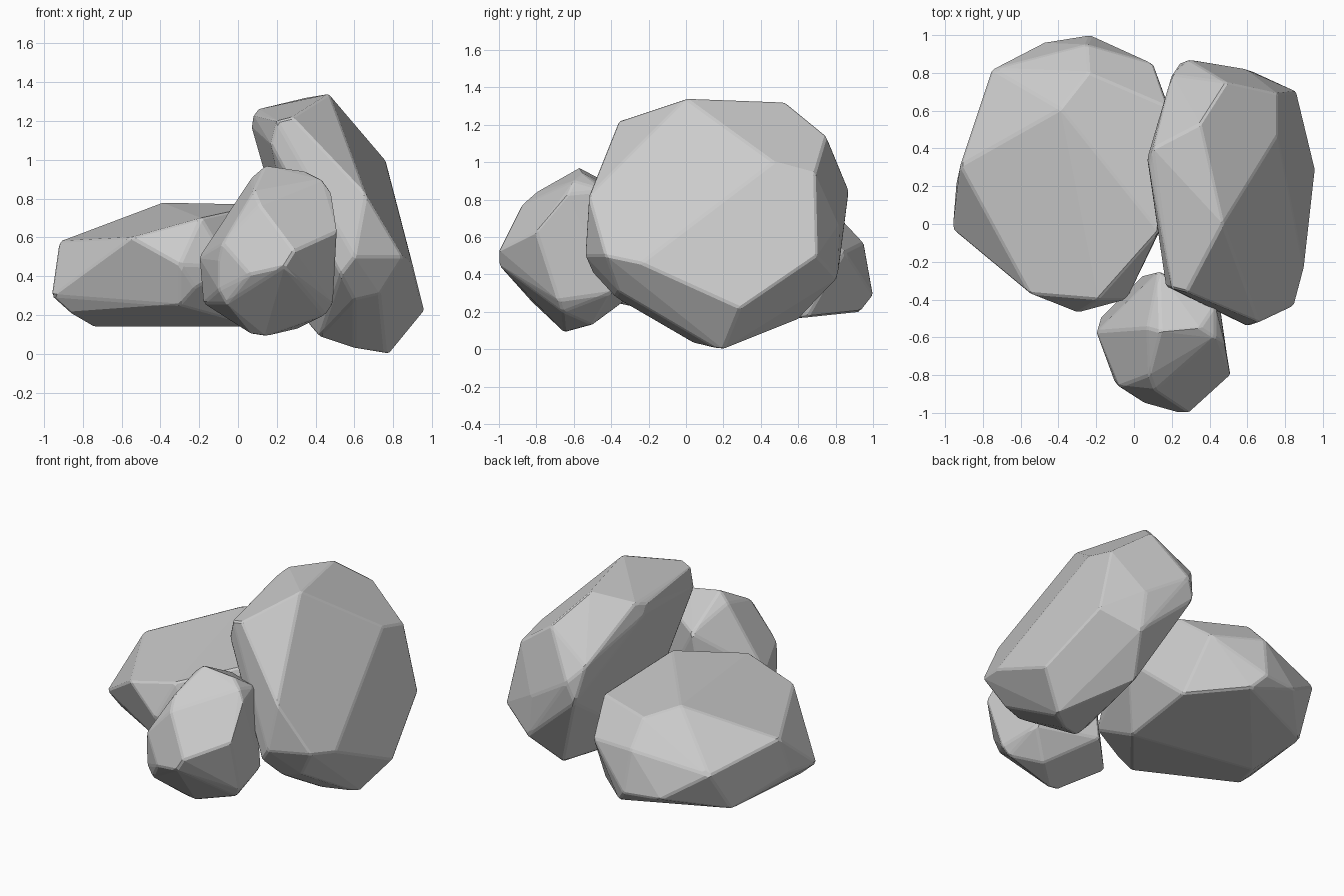
import bpy, bmesh, math


def rock(name, pts):
    """Faceted boulder: hull of its corner points, merged facets, worn edges."""
    bm = bmesh.new()
    for p in pts:
        bm.verts.new(p)
    hull = bmesh.ops.convex_hull(bm, input=bm.verts[:])
    loose = {g for g in hull["geom_interior"] + hull["geom_unused"]
             if isinstance(g, bmesh.types.BMVert) and g.is_valid and not g.link_faces}
    bmesh.ops.delete(bm, geom=list(loose), context='VERTS')
    bmesh.ops.dissolve_limit(bm, angle_limit=math.radians(5),
                             verts=bm.verts[:], edges=bm.edges[:])
    bmesh.ops.recalc_face_normals(bm, faces=bm.faces[:])
    mesh = bpy.data.meshes.new(name)
    bm.to_mesh(mesh)
    bm.free()
    ob = bpy.data.objects.new(name, mesh)
    bpy.context.collection.objects.link(ob)
    bev = ob.modifiers.new("worn_edges", 'BEVEL')
    bev.width = 0.01
    bev.segments = 1
    bev.limit_method = 'ANGLE'
    bev.angle_limit = math.radians(12)
    return ob


# Tall leaning slab on the right
rock("tall_rock", [
    (0.47, 0, 1.34), (0.35, 0.53, 1.32), (0.49, 0.75, 1.14), (0.76, 0.47, 1.0),
    (0.76, 0.69, 0.94), (0.28, -0.36, 1.22), (0.20, -0.34, 1.20), (0.17, -0.33, 1.08),
    (0.10, 0.40, 1.26), (0.08, 0.30, 1.23), (0.07, 0.35, 1.17), (0.20, 0.79, 0.95),
    (0.66, -0.52, 0.82), (0.60, -0.54, 0.50), (0.53, -0.50, 0.41), (0.85, -0.43, 0.50),
    (0.90, -0.24, 0.46), (0.96, 0.29, 0.22), (0.86, 0.70, 0.50), (0.73, -0.36, 0.31),
    (0.60, -0.38, 0.28), (0.78, 0.20, 0.0), (0.76, 0.15, 0.01), (0.60, 0.05, 0.03),
    (0.42, -0.05, 0.09), (0.36, 0.0, 0.16), (0.29, 0.87, 0.85), (0.24, 0.85, 0.72),
    (0.59, 0.82, 0.66), (0.62, 0.81, 0.38), (0.50, 0.60, 0.16)])

# Broad flat boulder on the left
rock("flat_rock", [
    (-0.92, 0.31, 0.58), (-0.39, 0.61, 0.78), (-0.55, -0.37, 0.60), (-0.19, -0.40, 0.70),
    (-0.30, -0.47, 0.46), (-0.20, -0.44, 0.45), (-0.04, -0.40, 0.45), (0.13, -0.04, 0.77),
    (-0.24, 0.80, 0.73), (-0.96, -0.03, 0.30), (-0.94, 0.22, 0.33), (-0.75, 0.82, 0.48),
    (-0.48, 0.96, 0.30), (-0.25, 0.95, 0.57), (-0.23, 1.0, 0.29), (-0.79, 0.64, 0.20),
    (0.10, 0.85, 0.52), (0.18, 0.62, 0.71), (-0.15, 0.93, 0.20), (0.15, 0.65, 0.17),
    (-0.86, -0.02, 0.21), (-0.74, 0.25, 0.14), (0.10, 0.10, 0.14), (-0.30, -0.38, 0.25),
    (-0.22, -0.42, 0.34), (0.30, 0.30, 0.50)])

# Small boulder in front
rock("small_rock", [
    (0.14, -0.57, 0.97), (0.35, -0.55, 0.94), (0.43, -0.60, 0.90), (0.48, -0.63, 0.83),
    (0.51, -0.80, 0.63), (0.08, -0.80, 0.84), (0.11, -0.88, 0.77), (0.29, -1.0, 0.53),
    (0.24, -1.0, 0.45), (0.06, -0.95, 0.41), (-0.10, -0.84, 0.48), (-0.08, -0.86, 0.57),
    (-0.20, -0.57, 0.50), (-0.10, -0.83, 0.33), (-0.06, -0.83, 0.26), (-0.18, -0.50, 0.26),
    (0.07, -0.65, 0.10), (0.14, -0.65, 0.09), (0.31, -0.50, 0.13), (0.45, -0.66, 0.20),
    (0.49, -0.68, 0.26), (0.45, -0.40, 0.30), (0.43, -0.43, 0.85), (0.13, -0.25, 0.80),
    (0.05, -0.27, 0.30), (0.07, -0.55, 0.91)])
